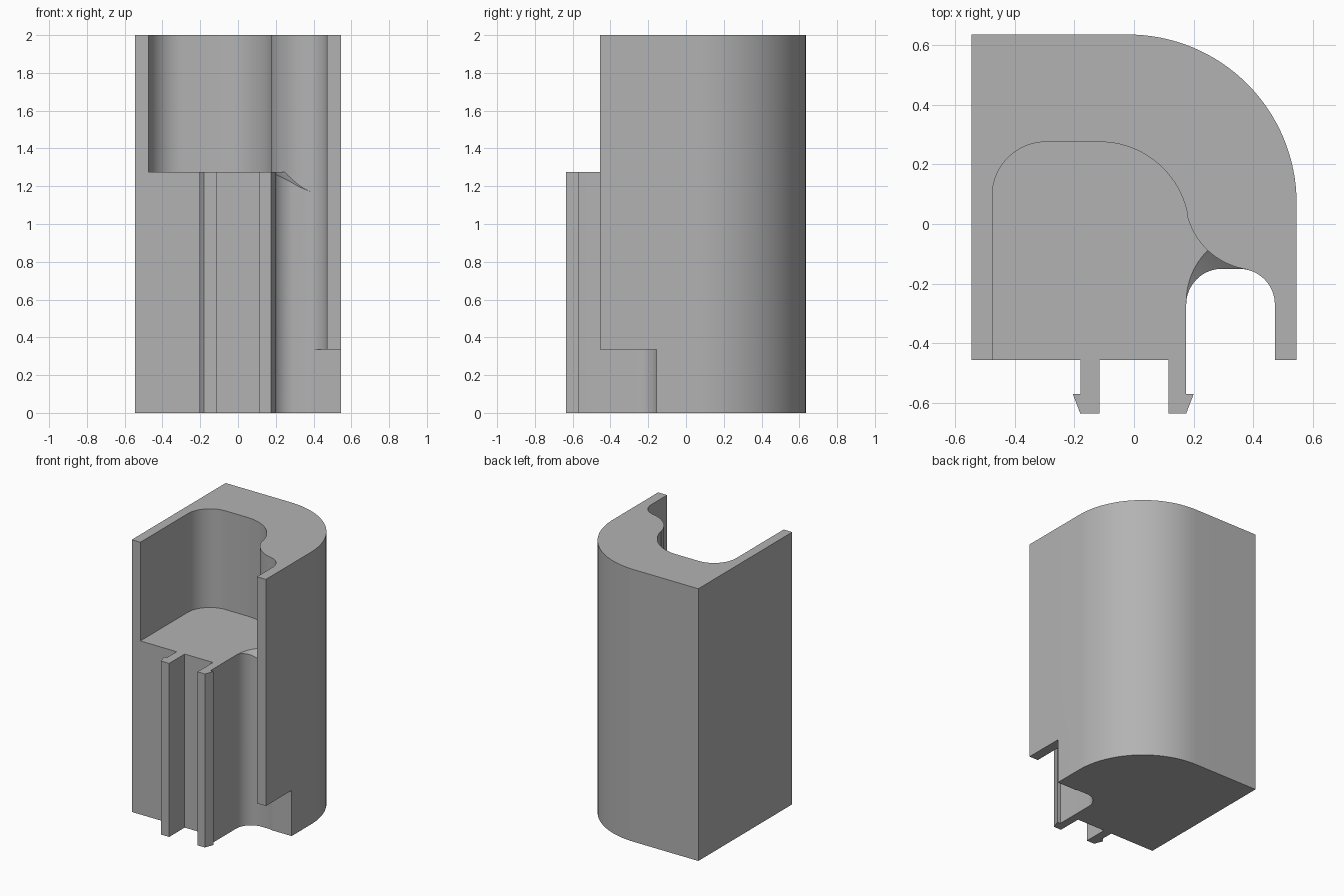
import bpy, bmesh
from math import cos, sin, radians

cube = bpy.data.objects.get("Cube")
if cube:
    bpy.data.objects.remove(cube, do_unlink=True)

HEIGHT, FLOOR = 2.0, 1.275

grey = bpy.data.materials.new("plain grey")
grey.use_nodes = True
colour = (0.45, 0.45, 0.45, 1)
grey.diffuse_color = colour
grey.node_tree.nodes["Principled BSDF"].inputs["Base Color"].default_value = colour


def arc(cx, cy, r, start, end, steps=16):
    angles = [radians(start + (end - start) * i / steps) for i in range(steps + 1)]
    return [(cx + r * cos(a), cy + r * sin(a)) for a in angles]


def finish(bm, name):
    bmesh.ops.recalc_face_normals(bm, faces=bm.faces)
    mesh = bpy.data.meshes.new(name)
    bm.to_mesh(mesh)
    bm.free()
    mesh.materials.append(grey)
    obj = bpy.data.objects.new(name, mesh)
    bpy.context.collection.objects.link(obj)
    return obj


def prism(name, outline, z0, z1):
    bm = bmesh.new()
    base = bm.faces.new([bm.verts.new((x, y, z0)) for x, y in outline])
    top = bmesh.ops.extrude_face_region(bm, geom=[base])["geom"]
    bmesh.ops.translate(bm, vec=(0, 0, z1 - z0),
                        verts=[v for v in top if isinstance(v, bmesh.types.BMVert)])
    return finish(bm, name)


def boolean(target, cutter, operation="DIFFERENCE"):
    cutter.hide_render = True
    mod = target.modifiers.new("cut", "BOOLEAN")
    mod.operation, mod.solver, mod.object = operation, "EXACT", cutter
    bpy.context.view_layer.objects.active = target
    bpy.ops.object.modifier_apply(modifier=mod.name)
    bpy.data.objects.remove(cutter, do_unlink=True)


# Block with rounded back corner, side channel and two front clips
left_clip = [(-0.115, -0.455), (-0.115, -0.635), (-0.18, -0.635),
             (-0.205, -0.57), (-0.18, -0.57), (-0.18, -0.455)]
right_clip = [(0.175, -0.57), (0.2, -0.57), (0.175, -0.635),
              (0.115, -0.635), (0.115, -0.455)]
outline = [(-0.545, -0.455), (-0.545, 0.635)]
outline += arc(-0.02, 0.07, 0.565, 90, 0, 32)
outline += [(0.545, -0.455), (0.472, -0.455)]
outline += arc(0.352, -0.27, 0.12, 0, 90)
outline += arc(0.295, -0.27, 0.12, 90, 180)
outline += right_clip + left_clip
body = prism("holder_body", outline, 0, HEIGHT)

# Upper pocket flowing into the side channel
pocket = [(-0.475, -0.8), (-0.475, 0.095)]
pocket += arc(-0.295, 0.095, 0.18, 180, 90)
pocket += arc(-0.115, -0.025, 0.3, 90, 11, 24)
pocket += arc(0.415, 0.09, 0.245, 194, 262, 20)
pocket += [(0.37, -0.2), (0.3, -0.3), (0.3, -0.8)]

# Sloped lip between pocket floor and channel
lip = prism("lip_cutter", pocket, 1.0, FLOOR + 0.005)
bm = bmesh.new()
bmesh.ops.create_cone(bm, cap_ends=True, segments=96, radius1=0.02, radius2=0.26, depth=0.192)
bmesh.ops.translate(bm, vec=(0.415, -0.26, FLOOR + 0.016 - 0.096), verts=bm.verts)
boolean(lip, finish(bm, "lip_cone"), "INTERSECT")
boolean(body, lip)
boolean(body, prism("pocket_cutter", pocket, FLOOR, HEIGHT + 0.2))

# Notch at the foot of the side wall
notch = [(0.39, -0.8), (0.8, -0.8), (0.8, -0.156), (0.39, -0.156)]
boolean(body, prism("notch_cutter", notch, -0.2, 0.335))

bpy.ops.object.select_all(action="DESELECT")
body.select_set(True)
bpy.context.view_layer.objects.active = body
bpy.ops.object.shade_smooth_by_angle(angle=radians(30))
